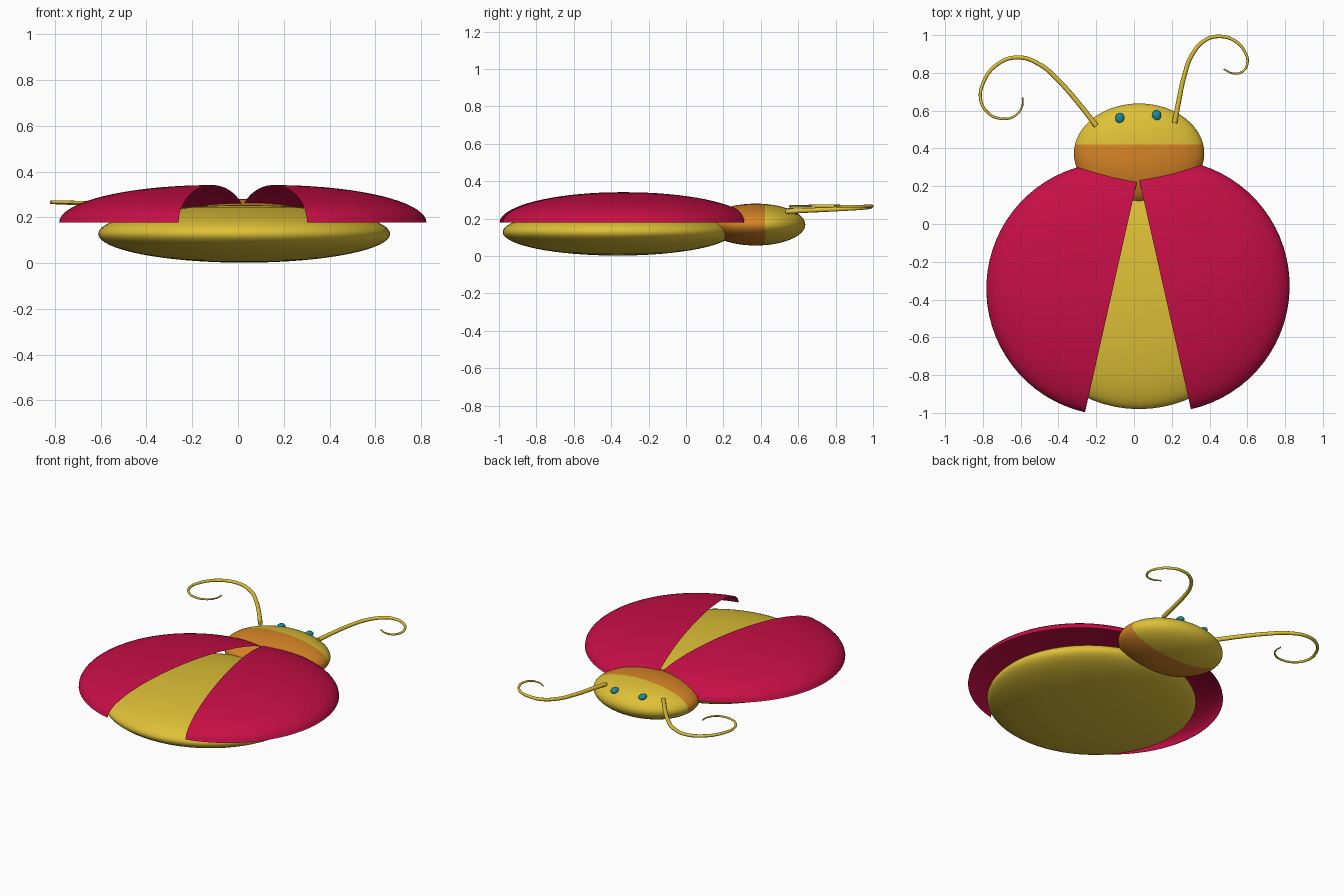
import bpy, bmesh, math
from mathutils import Matrix, Vector

if "Cube" in bpy.data.objects:
    bpy.data.objects.remove(bpy.data.objects["Cube"])


def mat(name, rgb):
    m = bpy.data.materials.new(name)
    m.diffuse_color = (*rgb, 1)
    m.use_nodes = True
    m.node_tree.nodes["Principled BSDF"].inputs["Base Color"].default_value = m.diffuse_color
    return m


YELLOW = mat("yellow", (0.73, 0.53, 0.038))
RED = mat("crimson", (0.57, 0.0045, 0.063))
ORANGE = mat("orange", (0.68, 0.235, 0.019))
TEAL = mat("teal", (0.01, 0.26, 0.35))


def cut(bm, co, no, clear=False):
    bmesh.ops.bisect_plane(bm, geom=bm.verts[:] + bm.edges[:] + bm.faces[:],
                           plane_co=co, plane_no=no, clear_inner=clear)


def finish(name, bm, mats):
    me = bpy.data.meshes.new(name)
    for f in bm.faces:
        f.smooth = True
    bm.to_mesh(me)
    bm.free()
    for m in mats:
        me.materials.append(m)
    ob = bpy.data.objects.new(name, me)
    bpy.context.collection.objects.link(ob)
    return ob


def ellipsoid(loc, size, segs=64, rings=32):
    bm = bmesh.new()
    bmesh.ops.create_uvsphere(bm, u_segments=segs, v_segments=rings, radius=1)
    bm.transform(Matrix.Translation(loc) @ Matrix.Diagonal((*size, 1)))
    return bm


# flat oval body
finish("body", ellipsoid((0.027, -0.365, 0.128), (0.638, 0.615, 0.126)), [YELLOW])

# head with an orange collar behind a cut line
bm = ellipsoid((0.027, 0.373, 0.168), (0.345, 0.265, 0.112))
cut(bm, (0, 0.422, 0), (0, 1, 0))
for f in bm.faces:
    f.material_index = 1 if f.calc_center_median().y < 0.422 else 0
finish("head", bm, [YELLOW, ORANGE])

# eyes
for name, loc in (("left_eye", (-0.075, 0.56, 0.24)), ("right_eye", (0.12, 0.575, 0.236))):
    finish(name, ellipsoid(loc, (0.024, 0.029, 0.018), 24, 12), [TEAL])

# spread wing covers: half domes, open underneath
for name, side, loc in (("left_wing", -1, (-0.112, -0.343, 0.178)),
                        ("right_wing", 1, (0.154, -0.327, 0.178))):
    bm = bmesh.new()
    bmesh.ops.create_uvsphere(bm, u_segments=72, v_segments=36, radius=1)
    cut(bm, (0, 0, 0), (0, 0, 1), True)
    cut(bm, (0, 0, 0), (side, 0, 0), True)
    bm.transform(Matrix.Translation(loc)
                 @ Matrix.Rotation(side * math.radians(12.7), 4, 'Z')
                 @ Matrix.Diagonal((0.67, 0.67, 0.163, 1)))
    finish(name, bm, [RED])


# curled antennae, tapering to the tip
def antenna(name, pts):
    cu = bpy.data.curves.new(name, 'CURVE')
    cu.dimensions = '3D'
    cu.bevel_depth = 1.0
    cu.bevel_resolution = 3
    cu.resolution_u = 8
    cu.use_fill_caps = True
    sp = cu.splines.new('BEZIER')
    sp.bezier_points.add(len(pts) - 1)
    n = len(pts) - 1
    for i, (p, (x, y)) in enumerate(zip(sp.bezier_points, pts)):
        t = i / n
        p.co = (x, y, 0.238 + 0.028 * min(1, t * 2.2))
        p.handle_left_type = p.handle_right_type = 'AUTO'
        p.radius = 0.014 - 0.010 * t
    cu.materials.append(YELLOW)
    ob = bpy.data.objects.new(name, cu)
    bpy.context.collection.objects.link(ob)
    bpy.ops.object.select_all(action='DESELECT')
    ob.select_set(True)
    bpy.context.view_layer.objects.active = ob
    bpy.ops.object.convert(target='MESH')
    bpy.ops.object.shade_smooth_by_angle(angle=math.radians(50))


antenna("left_antenna", [(-0.2, 0.52), (-0.29, 0.635), (-0.4, 0.76), (-0.5, 0.845),
                         (-0.62, 0.882), (-0.73, 0.84), (-0.797, 0.75), (-0.812, 0.66),
                         (-0.775, 0.59), (-0.7, 0.557), (-0.63, 0.573), (-0.593, 0.62),
                         (-0.59, 0.67)])
antenna("right_antenna", [(0.215, 0.535), (0.235, 0.64), (0.265, 0.78), (0.31, 0.9),
                          (0.38, 0.975), (0.45, 0.993), (0.53, 0.972), (0.588, 0.91),
                          (0.6, 0.85), (0.572, 0.805), (0.525, 0.797), (0.475, 0.82)])
